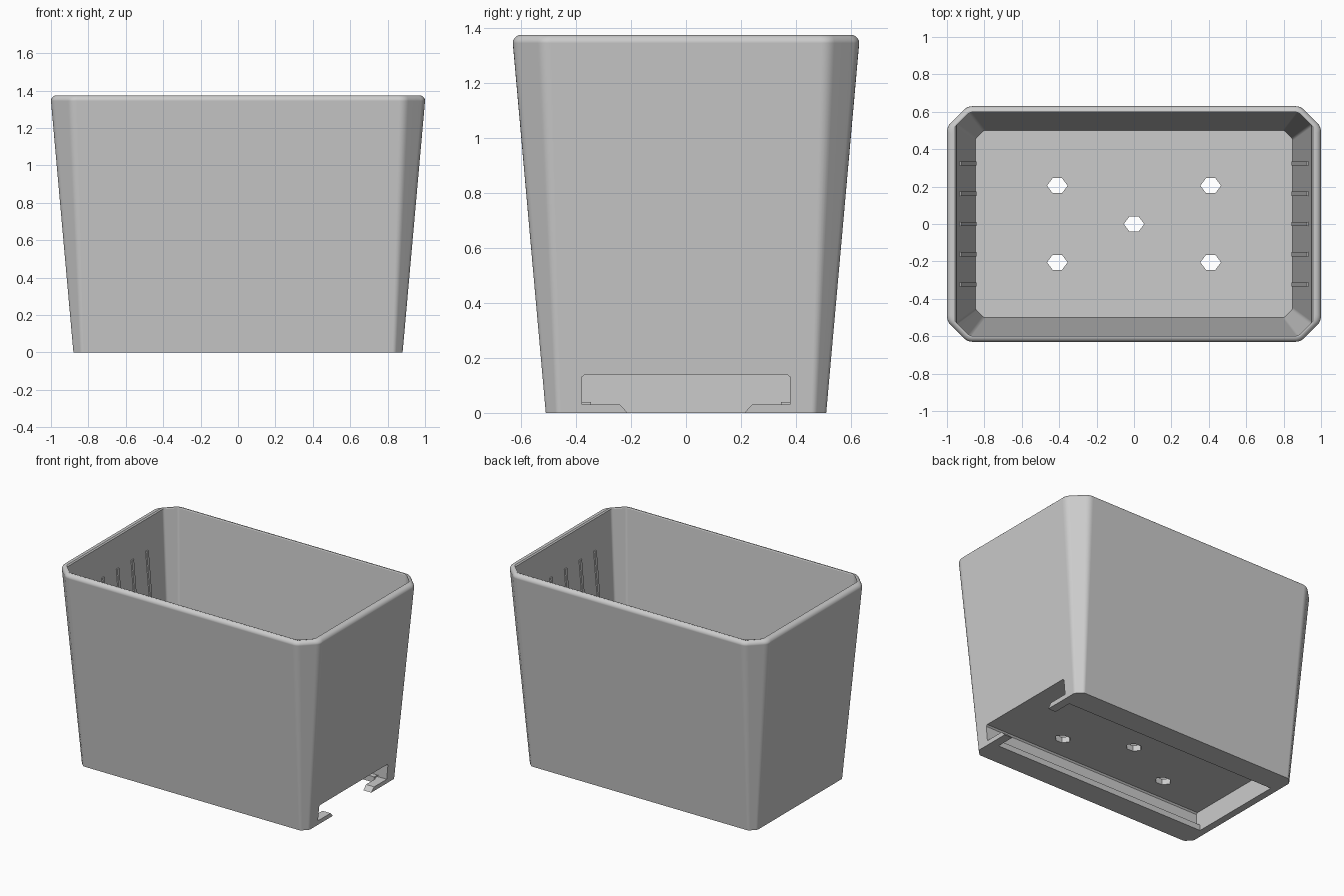
import bpy, bmesh, math
from mathutils import Vector

cube = bpy.data.objects.get("Cube")
if cube:
    bpy.data.objects.remove(cube, do_unlink=True)

grey = bpy.data.materials.new("plain grey")
grey.use_nodes = True
colour = (0.6, 0.6, 0.6, 1)
grey.diffuse_color = colour
grey.node_tree.nodes["Principled BSDF"].inputs["Base Color"].default_value = colour

HEIGHT, FLOOR = 1.375, 0.18


def finish(name, bm):
    bmesh.ops.recalc_face_normals(bm, faces=bm.faces)
    mesh = bpy.data.meshes.new(name)
    bm.to_mesh(mesh)
    bm.free()
    mesh.materials.append(grey)
    obj = bpy.data.objects.new(name, mesh)
    bpy.context.collection.objects.link(obj)
    return obj


def ring(bm, z, hx, hy, chamfer, soft):
    """Chamfered rectangle whose eight corners are slightly rounded."""
    quarter = [(hx, hy - chamfer), (hx - chamfer, hy)]
    corners = []
    for sx, sy in ((1, 1), (-1, 1), (-1, -1), (1, -1)):
        pts = [Vector((sx * x, sy * y, z)) for x, y in quarter]
        corners += pts if sx * sy > 0 else pts[::-1]
    verts = []
    for i, c in enumerate(corners):
        a = c + (corners[i - 1] - c).normalized() * soft
        b = c + (corners[(i + 1) % 8] - c).normalized() * soft
        for t in (0, 0.25, 0.5, 0.75, 1):
            p = a * (1 - t) ** 2 + c * (2 * t * (1 - t)) + b * t ** 2
            verts.append(bm.verts.new(p))
    return verts


def loft(name, sections):
    bm = bmesh.new()
    rings = [ring(bm, *s) for s in sections]
    for r, s in zip(rings, rings[1:]):
        for i in range(len(r)):
            j = (i + 1) % len(r)
            bm.faces.new((r[i], r[j], s[j], s[i]))
    bm.faces.new(rings[0])
    bm.faces.new(rings[-1])
    return finish(name, bm)


def prism(name, points, lo, hi, axis):
    """Extrude a 2D outline along the x, y or z axis."""
    def place(p, d):
        co = list(p)
        co.insert(axis, d)
        return co
    bm = bmesh.new()
    face = bm.faces.new([bm.verts.new(place(p, lo)) for p in points])
    new = bmesh.ops.extrude_face_region(bm, geom=[face])["geom"]
    move = Vector(place((0, 0), hi - lo))
    bmesh.ops.translate(bm, verts=[v for v in new if isinstance(v, bmesh.types.BMVert)], vec=move)
    return finish(name, bm)


def mirrored(half):
    return half + [(-y, z) for y, z in reversed(half)]


def cut(target, cutter):
    cutter.hide_render = True
    mod = target.modifiers.new("cut", 'BOOLEAN')
    mod.operation, mod.solver, mod.object = 'DIFFERENCE', 'EXACT', cutter
    bpy.context.view_layer.objects.active = target
    bpy.ops.object.modifier_apply(modifier=mod.name)
    bpy.data.objects.remove(cutter, do_unlink=True)


# Tapered tub: outer wall, rounded rim, inner wall, floor
R = 0.03
sections = [(0, 0.88, 0.51, 0.043, 0.012), (HEIGHT - R, 1.0, 0.63, 0.11, 0.028)]
for k in range(1, 6):
    a = math.radians(18 * k)
    d = R * (1 - math.cos(a))
    sections.append((HEIGHT - R + R * math.sin(a), 1 - d, 0.63 - d, 0.11 - d * 0.6, 0.028))
sections += [(HEIGHT, 0.958, 0.605, 0.075, 0.01),
             (HEIGHT - 0.008, 0.95, 0.6, 0.07, 0.01),
             (FLOOR, 0.848, 0.5, 0.045, 0.01)]
tub = loft("planter_tub", sections)

# Tray recess under the floor, with side ledges and an open bottom
recess = [(0.345, -0.05), (0.345, 0.04), (0.38, 0.04), (0.38, 0.13), (0.37, 0.14)]
cut(tub, prism("recess_cutter", mirrored(recess), -0.83, 0.82, 0))

# Recess mouth in the end wall, leaving two short lips
mouth = [(0.21, -0.01), (0.212, 0), (0.24, 0.03), (0.379, 0.03), (0.379, 0.13), (0.369, 0.139)]
cut(tub, prism("mouth_cutter", mirrored(mouth), 0.81, 1.1, 0))

# Six-sided drain holes
outline = [(0.055, 0), (0.025, 0.04), (-0.025, 0.04), (-0.055, 0), (-0.025, -0.04), (0.025, -0.04)]
for cx, cy in [(0, 0)] + [(sx * 0.41, sy * 0.205) for sx in (-1, 1) for sy in (-1, 1)]:
    cut(tub, prism("drain_cutter", [(cx + x, cy + y) for x, y in outline], 0.1, 0.3, 2))

# Smooth shading with crisp edges
bpy.ops.object.select_all(action='DESELECT')
tub.select_set(True)
bpy.context.view_layer.objects.active = tub
bpy.ops.object.shade_smooth_by_angle(angle=math.radians(25))
weighted = tub.modifiers.new("weighted_normals", 'WEIGHTED_NORMAL')
weighted.keep_sharp = True


# Thin upright ribs inside both end walls
def inner_x(z):
    return 0.848 + (z - FLOOR) * 0.102 / (HEIGHT - FLOOR)


for side, label in ((1, "left"), (-1, "right")):
    for n in range(-2, 3):
        y = n * 0.162
        profile = [(side * (inner_x(z) + d), z)
                   for z, d in ((0.2, -0.008), (1.16, -0.008), (1.16, 0.02), (0.2, 0.02))]
        prism(f"{label}_inner_rib_{n + 3}", profile, y - 0.011, y + 0.011, 1)
